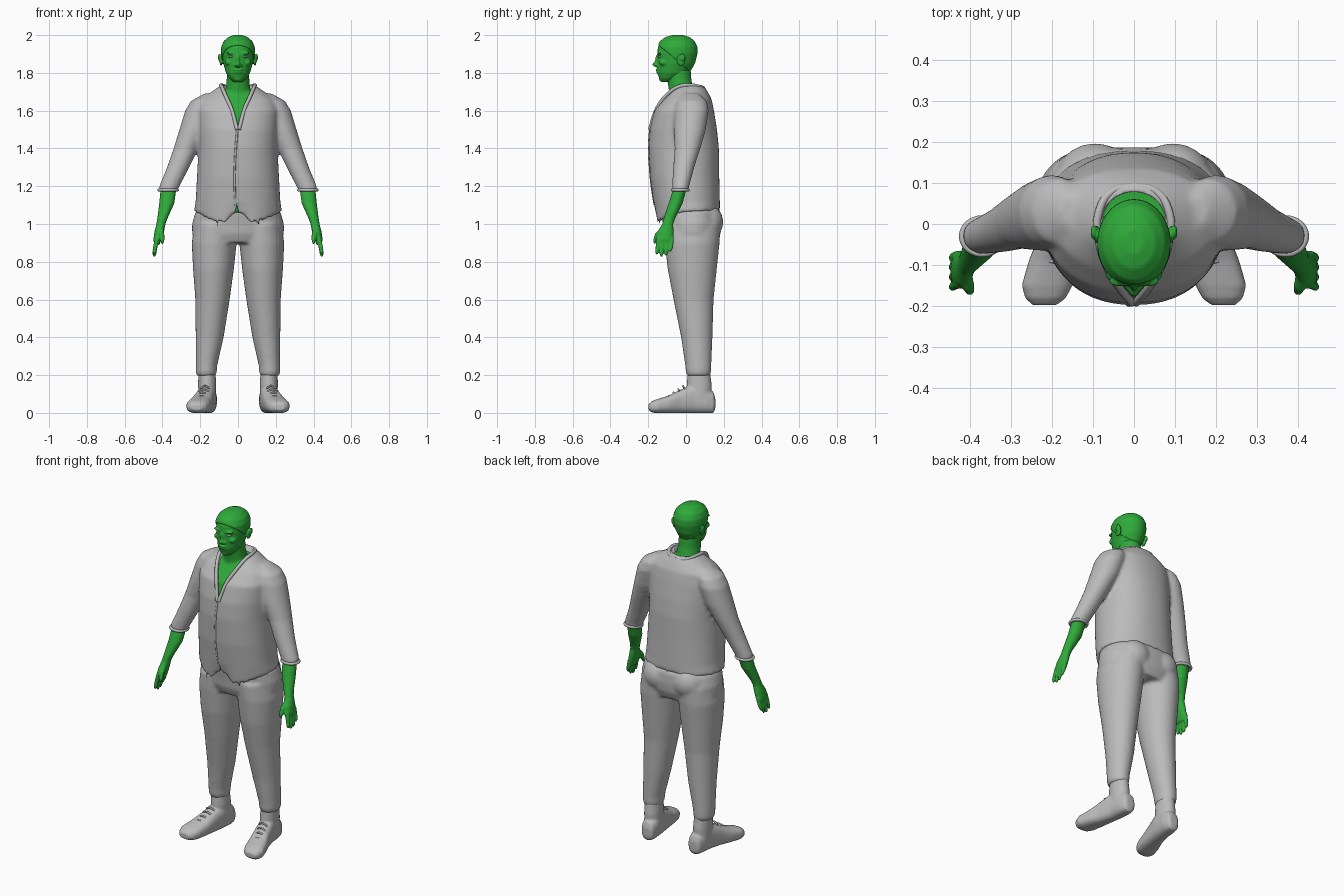
import bpy, bmesh, math
from mathutils import Vector, Matrix

if "Cube" in bpy.data.objects:
    bpy.data.objects.remove(bpy.data.objects["Cube"])


def material(name, rgb):
    m = bpy.data.materials.new(name)
    m.use_nodes = True
    m.diffuse_color = (*rgb, 1)
    bsdf = m.node_tree.nodes["Principled BSDF"]
    bsdf.inputs["Base Color"].default_value = (*rgb, 1)
    bsdf.inputs["Roughness"].default_value = 0.8
    return m


GREEN = material("green skin", (0.028, 0.40, 0.042))
GREY = material("grey cloth", (0.5, 0.5, 0.5))


def loft(bm, rings, axis="z", power=2.0, n=40, edge=None):
    """Closed loft. Ring = (position on axis, centre a, centre b, radius a, radius b)."""
    loops = []
    for i, (pos, ca, cb, ra, rb) in enumerate(rings):
        loop = []
        for k in range(n):
            t = math.tau * k / n
            c, s = math.cos(t), math.sin(t)
            a = ca + ra * math.copysign(abs(c) ** (2 / power), c)
            b = cb + rb * math.copysign(abs(s) ** (2 / power), s)
            shift = edge(a, b) if edge and i == 0 else 0
            co = (a, b, pos + shift) if axis == "z" else (a, pos, b)
            loop.append(bm.verts.new(co))
        loops.append(loop)
    for lo, hi in zip(loops, loops[1:]):
        for k in range(n):
            j = (k + 1) % n
            bm.faces.new((lo[k], lo[j], hi[j], hi[k]))
    bm.faces.new(loops[0][::-1])
    bm.faces.new(loops[-1])


def ball(bm, centre, radii):
    mat = Matrix.Translation(centre) @ Matrix.Diagonal((*radii, 1))
    bmesh.ops.create_uvsphere(bm, u_segments=20, v_segments=14, radius=1, matrix=mat)


def finish(name, bm, mat, voxel=0, smooth=0, mirror=False):
    bmesh.ops.recalc_face_normals(bm, faces=bm.faces)
    for f in bm.faces:
        f.smooth = True
    me = bpy.data.meshes.new(name)
    bm.to_mesh(me)
    bm.free()
    me.materials.append(mat)
    ob = bpy.data.objects.new(name, me)
    bpy.context.collection.objects.link(ob)
    if voxel:
        r = ob.modifiers.new("Fuse", "REMESH")
        r.mode, r.voxel_size, r.use_smooth_shade = "VOXEL", voxel, True
    if smooth:
        s = ob.modifiers.new("Soften", "SMOOTH")
        s.factor, s.iterations = 0.5, smooth
    if mirror:
        ob.modifiers.new("Mirror", "MIRROR")
    return ob


def tube(name, paths, radius, mat, mirror=False):
    cu = bpy.data.curves.new(name, "CURVE")
    cu.dimensions, cu.bevel_depth, cu.bevel_resolution = "3D", radius, 3
    cu.resolution_u, cu.use_fill_caps = 8, True
    for pts in paths:
        sp = cu.splines.new("BEZIER")
        sp.bezier_points.add(len(pts) - 1)
        for bp, co in zip(sp.bezier_points, pts):
            bp.co = co
            bp.handle_left_type = bp.handle_right_type = "AUTO"
    cu.materials.append(mat)
    ob = bpy.data.objects.new(name, cu)
    bpy.context.collection.objects.link(ob)
    if mirror:
        ob.modifiers.new("Mirror", "MIRROR")
    return ob


# Shirt: torso and short sleeves fused together
TORSO = [(1.06, 0, .012, .232, .168), (1.12, 0, .003, .224, .176), (1.25, 0, -.007, .217, .183),
         (1.4, 0, -.012, .209, .186), (1.5, 0, -.014, .212, .178), (1.6, 0, -.01, .215, .158),
         (1.66, 0, .008, .195, .128), (1.7, 0, .015, .14, .1), (1.735, 0, .015, .09, .078)]
SLEEVE = [(1.175, .37, -.03, .05, .044), (1.2, .363, -.028, .054, .045), (1.3, .317, -.012, .059, .056),
          (1.4, .275, .008, .066, .068), (1.5, .232, .02, .078, .085), (1.6, .2, .03, .08, .09),
          (1.65, .18, .03, .07, .08), (1.69, .15, .03, .03, .04)]


def hem(x, y):
    """Two pointed tails at the front, level elsewhere."""
    return -.085 * max(0, 1 - abs(abs(x) - .1) / .09) if y < 0 else .01


bm = bmesh.new()
loft(bm, TORSO, power=2.2, n=72, edge=hem)
for side in (1, -1):
    loft(bm, [(z, side * x, y, rx, ry) for z, x, y, rx, ry in SLEEVE])
shirt = finish("shirt", bm, GREY, .01, 5)

# Neckline, neck hole and belly notch cut out of the shirt
cutters = []
for outline in ([(-.075, 1.8), (.08, 1.8), (.075, 1.71), (.002, 1.5), (-.004, 1.5), (-.07, 1.71)],
                [(-.045, .96), (.03, .96), (-.006, 1.1)]):
    bm = bmesh.new()
    face = bm.faces.new([bm.verts.new((x, -.4, z)) for x, z in outline])
    out = bmesh.ops.extrude_face_region(bm, geom=[face])
    bmesh.ops.translate(bm, vec=(0, .4, 0), verts=[v for v in out["geom"] if isinstance(v, bmesh.types.BMVert)])
    cutters.append(finish("neckline_cutter", bm, GREY))
bm = bmesh.new()
loft(bm, [(1.69, 0, .01, .075, .068), (1.8, 0, .01, .08, .07)])
cutters.append(finish("neck_cutter", bm, GREY))
bpy.context.view_layer.objects.active = shirt
for c in cutters:
    b = shirt.modifiers.new("Cut", "BOOLEAN")
    b.operation, b.object, b.solver = "DIFFERENCE", c, "EXACT"
for m in list(shirt.modifiers):
    bpy.ops.object.modifier_apply(modifier=m.name)
for c in cutters:
    bpy.data.objects.remove(c)


def front_y(z):
    """Front surface of the torso at a height."""
    for a, b in zip(TORSO, TORSO[1:]):
        if a[0] <= z <= b[0]:
            t = (z - a[0]) / (b[0] - a[0])
            return (a[2] - a[4]) * (1 - t) + (b[2] - b[4]) * t
    return TORSO[0][2] - TORSO[0][4]


# Collar roll, front edge and cuffs
tube("collar", [[(.005, front_y(1.5), 1.5), (.035, -.155, 1.61), (.066, -.105, 1.68), (.085, -.045, 1.725),
                 (.088, .02, 1.735), (.055, .078, 1.725), (0, .092, 1.72)]], .01, GREY, True)
tube("shirt_front_edge", [[(-.004 - .014 * math.sin((1.5 - z) * 6), front_y(z) + .002, z)
                           for z in (1.1, 1.2, 1.3, 1.4, 1.5)]], .006, GREY)
ring = [(.37 + .049 * math.cos(t), -.03 + .043 * math.sin(t), 1.18)
        for t in [math.tau * k / 12 for k in range(12)]]
cuff = tube("sleeve_cuffs", [ring], .008, GREY, True)
cuff.data.splines[0].use_cyclic_u = True

# Body seen through the open shirt
bm = bmesh.new()
loft(bm, [(z, x, y, rx * .93, ry * .93) for z, x, y, rx, ry in TORSO[:-1]], power=2.2, n=64)
loft(bm, [(1.66, 0, -.01, .09, .08), (1.71, 0, -.025, .066, .066), (1.76, 0, -.035, .06, .064),
          (1.82, 0, -.04, .06, .065)])
finish("chest_and_neck", bm, GREEN, .008, 4)

# Trousers
HIPS = [(.9, 0, .033, .2, .13), (.95, 0, .033, .243, .15), (1.0, 0, .033, .243, .155),
        (1.06, 0, .026, .226, .158), (1.1, 0, .02, .2, .14)]
LEG = [(.195, .168, .066, .049, .06), (.215, .168, .066, .056, .067), (.25, .167, .065, .057, .069),
       (.4, .15, .057, .074, .083), (.6, .135, .04, .091, .106), (.76, .13, .033, .108, .13),
       (.9, .126, .033, .119, .145), (1.0, .115, .033, .115, .15)]
bm = bmesh.new()
loft(bm, HIPS, power=2.2, n=64)
for side in (1, -1):
    loft(bm, [(z, side * x, y, rx, ry) for z, x, y, rx, ry in LEG])
    ball(bm, (side * .095, .1, 1.01), (.1, .098, .1))
finish("trousers", bm, GREY, .01, 5)

# Shoes, ankles and laces
bm = bmesh.new()
loft(bm, [(.155, .155, .05, .025, .03), (.145, .156, .055, .038, .055), (.11, .158, .065, .047, .067),
          (.04, .165, .075, .05, .077), (-.03, .18, .06, .053, .062), (-.09, .197, .045, .06, .047),
          (-.15, .212, .036, .062, .038), (-.18, .216, .032, .05, .03), (-.198, .218, .03, .03, .016)],
     axis="y", power=2.6)
loft(bm, [(.04, .163, .075, .046, .06), (.15, .163, .07, .048, .066), (.225, .165, .068, .045, .058)])
finish("shoes", bm, GREY, .006, 4, True)
laces = []
for k in range(4):
    x, y, z = .176 + .006 * k, -.01 - .025 * k, .142 - .017 * k
    laces.append([(x - .026, y, z - .012), (x, y - .006, z), (x + .026, y, z - .012)])
tube("shoe_laces", laces, .005, GREY, True)

# Forearms and hands
bm = bmesh.new()
loft(bm, [(1.23, .355, -.027, .036, .034), (1.17, .37, -.037, .041, .036), (1.11, .377, -.055, .04, .037),
          (1.03, .4, -.088, .027, .03), (1.0, .408, -.097, .024, .029), (.96, .417, -.108, .025, .042),
          (.92, .426, -.113, .022, .046), (.89, .43, -.114, .014, .042)])
for y, tip in zip((-.15, -.126, -.102, -.079), (.838, .826, .832, .852)):
    loft(bm, [(.93, .428, y + .004, .011, .011), (.88, .438, y, .012, .011),
              (tip + .012, .443, y - .004, .01, .0095), (tip, .443, y - .004, .004, .004)], n=16)
loft(bm, [(.985, .408, -.115, .012, .014), (.95, .405, -.148, .015, .016), (.915, .401, -.162, .012, .012),
          (.895, .4, -.165, .005, .005)], n=16)
finish("forearms_and_hands", bm, GREEN, .0045, 3, True)

# Head with nose, mouth, brows, cheeks and ears
HEAD = [(1.752, 0, -.1, .025, .03), (1.772, 0, -.088, .047, .055), (1.8, 0, -.068, .064, .084),
        (1.85, 0, -.054, .078, .098), (1.9, 0, -.048, .085, .104), (1.935, 0, -.047, .084, .102),
        (1.965, 0, -.046, .071, .087), (1.986, 0, -.045, .047, .06), (1.997, 0, -.044, .018, .025)]
bm = bmesh.new()
loft(bm, HEAD, n=48)
ball(bm, (0, -.155, 1.845), (.014, .023, .014))
ball(bm, (0, -.15, 1.868), (.009, .014, .03))
ball(bm, (0, -.118, 1.77), (.028, .026, .018))
for z, depth in ((1.816, -.15), (1.803, -.146)):
    ball(bm, (0, depth, z), (.025, .012, .006))
for side in (1, -1):
    ball(bm, (side * .013, -.15, 1.84), (.011, .013, .009))
    ball(bm, (side * .035, -.139, 1.905), (.027, .014, .008))
    ball(bm, (side * .048, -.118, 1.855), (.022, .024, .017))
    ball(bm, (side * .09, -.026, 1.866), (.008, .022, .03))
    ball(bm, (side * .098, -.02, 1.882), (.008, .018, .02))
finish("head", bm, GREEN, .0045, 3)

# Eyes
bm = bmesh.new()
ball(bm, (.035, -.137, 1.886), (.014, .012, .006))
finish("eyes", bm, GREY, mirror=True)

# Hair cap, trimmed along a sloping hairline
bm = bmesh.new()
loft(bm, [(z + .003, x, y, rx + .005, ry + .005) for z, x, y, rx, ry in HEAD], n=48)
bmesh.ops.bisect_plane(bm, geom=bm.verts[:] + bm.edges[:] + bm.faces[:], plane_co=(0, -.15, 1.95),
                       plane_no=Vector((0, .15, .18)).normalized(), clear_inner=True)
bmesh.ops.holes_fill(bm, edges=[e for e in bm.edges if e.is_boundary])
finish("hair", bm, GREEN, .005, 2)
